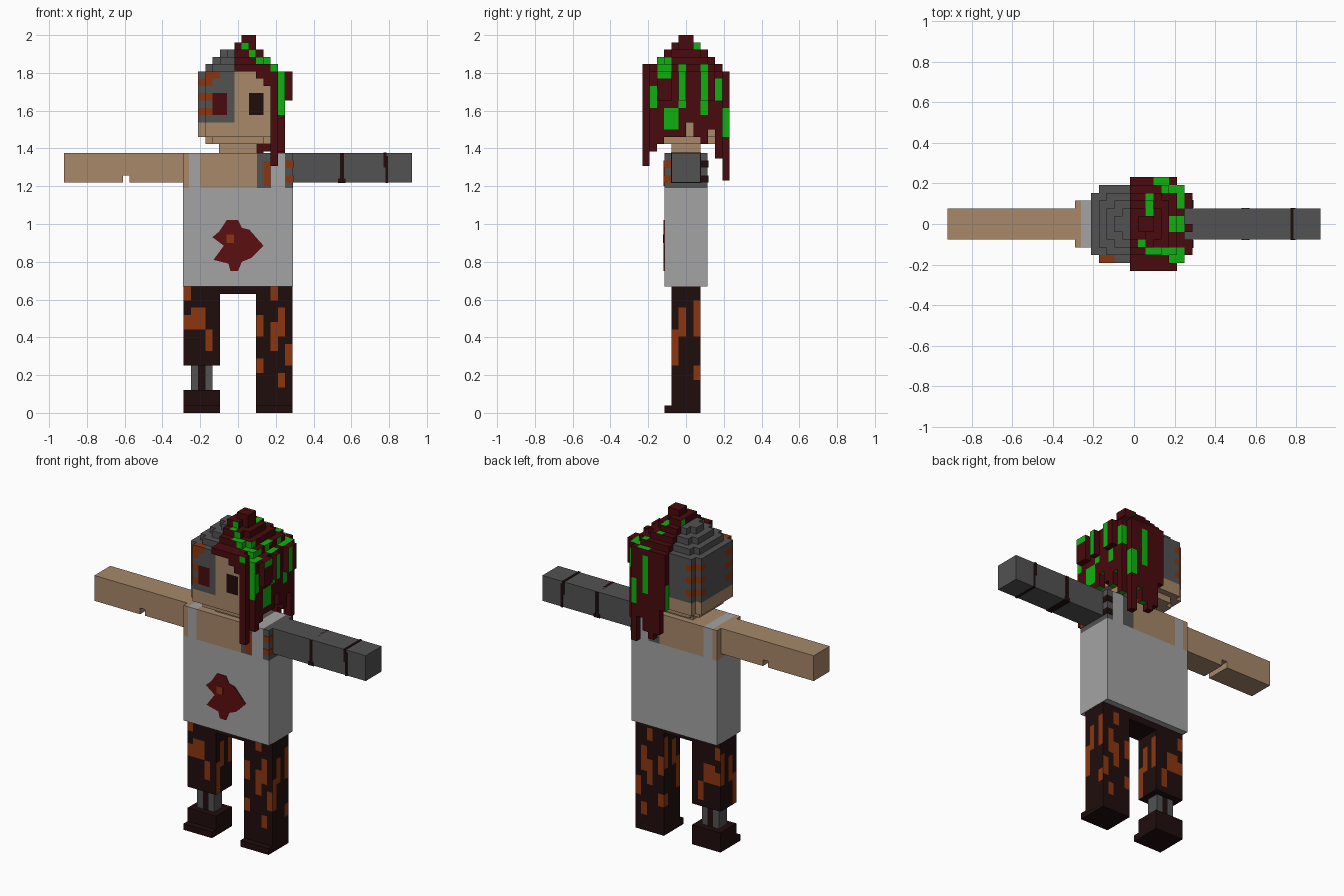
import bpy
import bmesh
from mathutils import Vector

U = 2 / 52  # size of one block

if "Cube" in bpy.data.objects:
    bpy.data.objects.remove(bpy.data.objects["Cube"])

COLOURS = {
    "skin": (0.385, 0.246, 0.144),
    "shirt": (0.37, 0.37, 0.37),
    "metal": (0.084, 0.084, 0.084),
    "hair_red": (0.065, 0.003, 0.004),
    "green": (0.005, 0.434, 0.005),
    "rust": (0.254, 0.037, 0.005),
    "dark": (0.0144, 0.004, 0.004),
    "badge_red": (0.107, 0.0044, 0.005),
}
MATS = {}
for mat_name, rgb in COLOURS.items():
    m = bpy.data.materials.new(mat_name)
    m.use_nodes = True
    m.diffuse_color = (*rgb, 1)
    m.node_tree.nodes["Principled BSDF"].inputs["Base Color"].default_value = (*rgb, 1)
    MATS[mat_name] = m


def finish(name, bm, mats):
    mesh = bpy.data.meshes.new(name)
    bm.normal_update()
    bm.to_mesh(mesh)
    bm.free()
    for mat in mats:
        mesh.materials.append(MATS[mat])
    ob = bpy.data.objects.new(name, mesh)
    bpy.context.collection.objects.link(ob)
    return ob


def box(name, mat, x0, x1, y0, y1, z0, z1):
    bm = bmesh.new()
    bmesh.ops.create_cube(bm, size=1)
    for v in bm.verts:
        v.co = ((x0 + x1) / 2 + v.co.x * (x1 - x0),
                (y0 + y1) / 2 + v.co.y * (y1 - y0),
                (z0 + z1) / 2 + v.co.z * (z1 - z0))
    return finish(name, bm, [mat])


def extrude_profile(name, mat, points, y0, y1):
    """Prism from an (x, z) outline."""
    bm = bmesh.new()
    face = bm.faces.new([bm.verts.new((x, y0, z)) for x, z in points])
    ext = bmesh.ops.extrude_face_region(bm, geom=[face])["geom"]
    for v in ext:
        if isinstance(v, bmesh.types.BMVert):
            v.co.y = y1
    bmesh.ops.recalc_face_normals(bm, faces=bm.faces)
    return finish(name, bm, [mat])


def blocks(name, cells, colour, lift=0.0):
    """Mesh of the exposed sides of a set of blocks; colour(cell, axis, sign) names a material."""
    bm = bmesh.new()
    names = list(COLOURS)
    verts = {}
    for c in sorted(cells):
        centre = Vector((c[0], c[1] + 0.5, c[2] + 0.5 + lift))
        for axis in range(3):
            for sign in (-1, 1):
                n = list(c)
                n[axis] += sign
                if tuple(n) in cells:
                    continue
                d = Vector((0, 0, 0))
                d[axis] = sign / 2
                a, b = Vector((0, 0, 0)), Vector((0, 0, 0))
                a[(axis + 1) % 3] = 0.5
                b[(axis + 2) % 3] = 0.5 * sign
                quad = []
                for p in (-a - b, a - b, a + b, b - a):
                    co = centre + d + p
                    key = (c, tuple(co))
                    if key not in verts:
                        verts[key] = bm.verts.new(co * U)
                    quad.append(verts[key])
                bm.faces.new(quad).material_index = names.index(colour(c, axis, sign))
    bmesh.ops.remove_doubles(bm, verts=bm.verts, dist=0.0001)
    return finish(name, bm, names)


def inside(rects, a, b):
    return any(r[0] <= a <= r[1] and r[2] <= b <= r[3] for r in rects)


def section(h, x, y):
    corner = abs(x) == h and y in (-h, h - 1)
    return abs(x) <= h and -h <= y <= h - 1 and not corner


# Head: rounded dome of blocks, half skin and half metal
def head_half(row):
    return 4 if row == 37 else 5 - max(0, row - 46)


SPAN = range(-8, 9)
head = {(x, y, r) for r in range(37, 50) for x in SPAN for y in SPAN
        if section(head_half(r), x, y)}


def head_colour(c, axis, sign):
    x, y, r = c
    if axis == 1 and sign < 0 and r in (41, 42, 43):
        if x in (-3, -2):
            return "hair_red"
        if x in (2, 3):
            return "dark"
    if x < 0 and r >= 40:
        if (x <= -4 and r in (41, 43, 45)) or (x <= -3 and r == 46 and y == -5):
            if abs(y) > 2:
                return "rust"
        return "metal"
    return "skin"


blocks("head", head, head_colour)

# Hair: a one-block shell over the left half, with hanging strands
SIDE_ENDS = dict(zip(range(-5, 5), (36, 37, 38, 38, 38, 40, 38, 37, 39, 35)))
BACK_ENDS = (38, 34, 33, 34, 36, 32)


def hair_end(x, y):
    if y == -6:
        return (47, 47, 47, 46, 45, 34)[x]
    if y == 5:
        return BACK_ENDS[x]
    return SIDE_ENDS[y] if x == 6 else 38


hair = set()
for r in range(32, 51):
    h = 5 - max(0, r - 46)
    for x in range(0, 7):
        for y in range(-6, 6):
            if section(h + 1, x, y) and not section(h if r < 50 else 0, x, y) and r >= hair_end(x, y):
                hair.add((x, y, r))
hair |= {(x, -6, 47) for x in range(6)} | {(x, y, 51) for x in (1, 2) for y in (-1, 0)}
hair |= {(7, y, r) for y in (-4, -3, -1, 2, 3) for r in range(43, 47)}

GREEN_TOP = [(3, 4, 5, 5), (2, 2, 1, 3), (4, 6, 4, 4), (6, 6, 2, 3), (5, 6, -1, 0),
             (1, 1, -3, -3), (2, 5, -4, -4), (5, 6, -5, -4)]
GREEN_SIDE = [(-3, -3, 50, 50), (1, 1, 50, 50), (-4, -3, 46, 48), (-5, -5, 42, 44), (-3, -2, 39, 41),
              (-1, -1, 42, 47), (2, 2, 41, 47), (4, 4, 43, 45), (5, 5, 38, 41)]
GREEN_FRONT = [(1, 1, 50, 50), (2, 2, 49, 49), (3, 4, 48, 48), (5, 5, 47, 47), (6, 6, 41, 46)]
GREEN_BACK = [(3, 3, 40, 45), (5, 5, 38, 41), (6, 6, 43, 45)]


def hair_colour(c, axis, sign):
    x, y, r = c
    if axis == 2:
        hit = inside(GREEN_TOP, x, y)
    elif axis == 0:
        hit = inside(GREEN_SIDE, y, r)
    else:
        hit = inside(GREEN_FRONT if sign < 0 else GREEN_BACK, x, r)
    return "green" if hit else "hair_red"


blocks("hair", hair, hair_colour)

# Neck and torso, with shoulder strips split by colour
box("neck", "skin", -0.1, 0.1, -0.077, 0.077, 1.37, 1.43)
D = 0.115
box("shirt_body", "shirt", -0.29, 0.29, -D, D, 0.67, 1.19)
STRIPS = [("right_shoulder", "skin", -0.29, -0.26), ("right_strap", "shirt", -0.26, -0.2),
          ("chest", "skin", -0.2, 0.1), ("chest_metal", "metal", 0.1, 0.175),
          ("left_strap", "shirt", 0.175, 0.25), ("left_shoulder", "metal", 0.25, 0.29)]
for name, mat, x0, x1 in STRIPS:
    box(name, mat, x0, x1, -D, D, 1.19, 1.375)
for z in (1.22, 1.3):
    box("shoulder_rust", "rust", 0.255, 0.293, -D - 0.003, -0.08, z, z + 0.036)
    box("shoulder_dark", "dark", 0.255, 0.293, 0.08, D + 0.003, z, z + 0.036)
box("chest_rust", "rust", 0.135, 0.173, -D - 0.003, -D + 0.003, 1.2, 1.33)

# Shirt stain
STAIN = [(-0.06, 1.02), (0, 1.02), (0.02, 0.98), (0.06, 0.97), (0.135, 0.885), (0.07, 0.82),
         (0.02, 0.8), (0.0, 0.75), (-0.04, 0.75), (-0.05, 0.79), (-0.13, 0.81), (-0.075, 0.885),
         (-0.135, 0.93), (-0.1, 0.96)]
extrude_profile("shirt_stain", "badge_red", STAIN, -D - 0.004, -D + 0.002)
box("stain_dot", "rust", -0.06, -0.02, -D - 0.007, -D, 0.9, 0.945)

# Arms: the right one has a slot underneath, the left one has cracks
A = 0.077
extrude_profile("right_arm", "skin", [(-0.92, 1.22), (-0.61, 1.22), (-0.61, 1.258), (-0.575, 1.258),
                                      (-0.575, 1.22), (-0.29, 1.22), (-0.29, 1.375), (-0.92, 1.375)], -A, A)
box("left_arm", "metal", 0.29, 0.92, -A, A, 1.22, 1.375)
for x0, x1, z0, z1 in ((0.53, 0.57, 1.217, 1.24), (0.54, 0.56, 1.24, 1.375),
                       (0.77, 0.785, 1.3, 1.378), (0.78, 0.795, 1.217, 1.36)):
    box("arm_crack", "dark", x0, x1, -A - 0.003, A + 0.003, z0, z1)

# Legs: block columns with rust patches
RUST_FRONT = [(5, 5, 15, 16), (3, 3, 10, 12), (3, 3, 5, 6), (5, 5, 8, 11), (6, 6, 10, 13),
              (7, 7, 6, 8), (6, 6, 3, 4),
              (-7, -7, 15, 16), (-7, -5, 11, 12), (-6, -5, 13, 13), (-4, -4, 8, 10)]
RUST_SIDE = [(-1, -1, 10, 13), (1, 1, 10, 14), (-2, -2, 6, 10), (1, 1, 4, 5)]


def leg_colour(c, axis, sign):
    x, y, r = c
    if x < 0 and r < 6:
        return "dark" if x == -5 else "metal"
    if axis == 0 and inside(RUST_SIDE, y, r):
        return "rust"
    if axis == 1 and inside(RUST_FRONT, x, r if sign < 0 else r + 1):
        return "rust"
    return "dark"


left_leg = {(x, y, r) for x in range(3, 8) for y in range(-2, 2) for r in range(17)}
right_leg = {(-x, y, r) for x, y, r in left_leg if r >= 6}
right_leg |= {(x, y, r) for x in (-6, -5, -4) for y in (-1, 0) for r in range(2, 6)}
blocks("left_leg", left_leg, leg_colour, 0.5)
blocks("right_leg", right_leg, leg_colour, 0.5)
box("hips", "dark", -0.1, 0.1, -A, A, 0.63, 0.672)
box("left_foot", "dark", 0.096, 0.288, -D, A, 0, 0.038)
box("right_foot_sole", "dark", -0.288, -0.096, -D, A, 0, 0.038)
box("right_foot", "dark", -0.288, -0.096, -A, A, 0.038, 0.12)
